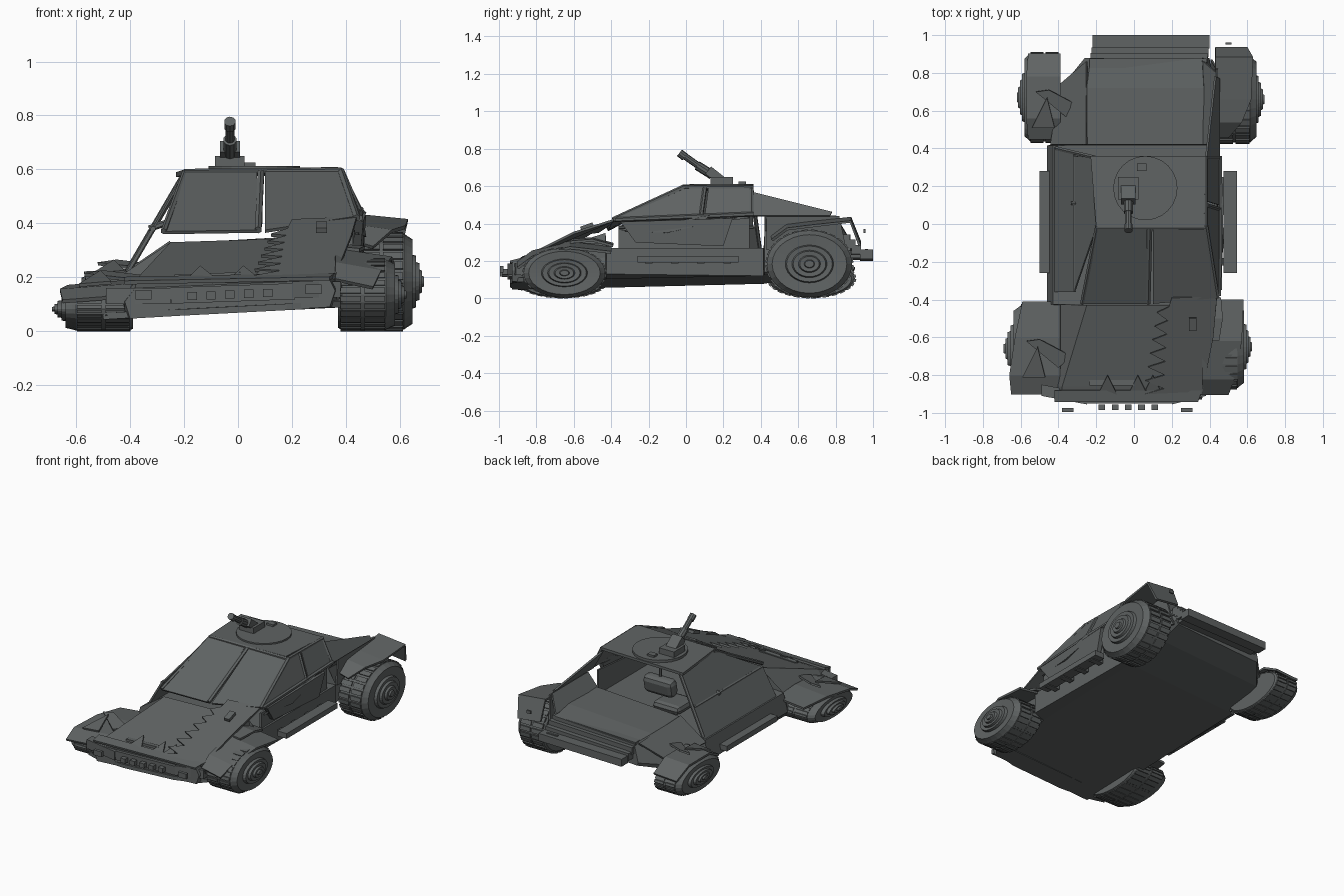
import bpy, bmesh
from math import sin, cos, pi, radians
from mathutils import Vector, Matrix

cube = bpy.data.objects.get("Cube")
if cube:
    bpy.data.objects.remove(cube)

metal = bpy.data.materials.new("scorched grey")
metal.use_nodes = True
metal.diffuse_color = (0.115, 0.125, 0.125, 1)
metal.node_tree.nodes["Principled BSDF"].inputs["Base Color"].default_value = (0.115, 0.125, 0.125, 1)


def finish(name, bm):
    bmesh.ops.recalc_face_normals(bm, faces=bm.faces)
    mesh = bpy.data.meshes.new(name)
    bm.to_mesh(mesh)
    bm.free()
    mesh.materials.append(metal)
    ob = bpy.data.objects.new(name, mesh)
    bpy.context.collection.objects.link(ob)
    return ob


def solidify(ob, thick):
    mod = ob.modifiers.new("thickness", "SOLIDIFY")
    mod.thickness, mod.offset = thick, 0


def plate(name, pts, thick=0.012):
    bm = bmesh.new()
    bm.faces.new([bm.verts.new(p) for p in pts])
    solidify(finish(name, bm), thick)


def strip(name, path, x0, tilt=0.0, thick=0.014):
    # bent sheet following (y, z, outer x) stations from an inner edge at x0
    bm = bmesh.new()
    rows = [(bm.verts.new((x0, y, z)), bm.verts.new((x1, y, z + tilt))) for y, z, x1 in path]
    for a, b in zip(rows, rows[1:]):
        bm.faces.new((a[0], a[1], b[1], b[0]))
    solidify(finish(name, bm), thick)


def loft(name, sections):
    bm = bmesh.new()
    rings = [[bm.verts.new(p) for p in s] for s in sections]
    n = len(rings[0])
    for a, b in zip(rings, rings[1:]):
        for i in range(n):
            bm.faces.new((a[i], a[(i + 1) % n], b[(i + 1) % n], b[i]))
    bm.faces.new(rings[0])
    bm.faces.new(rings[-1])
    return finish(name, bm)


def add_box(bm, centre, size, rot=Matrix()):
    bmesh.ops.create_cube(bm, size=1, matrix=Matrix.Translation(centre) @ rot @ Matrix.Diagonal((*size, 1)))


def box(name, centre, size, axis="Y", deg=0):
    bm = bmesh.new()
    add_box(bm, centre, size, Matrix.Rotation(radians(deg), 4, axis))
    return finish(name, bm)


def rod(name, a, b, r, sides=6):
    a, b = Vector(a), Vector(b)
    d = b - a
    bm = bmesh.new()
    m = Matrix.Translation((a + b) / 2) @ d.to_track_quat("Z", "Y").to_matrix().to_4x4()
    bmesh.ops.create_cone(bm, cap_ends=True, segments=sides, radius1=r, radius2=r, depth=d.length, matrix=m)
    finish(name, bm)


# Crushed wheels: lathed tyre with ringed domed hub, tread lugs, flattened height
PROFILE = [(0, .5), (0, .9), (.06, .97), (.7, .97), (.75, .92), (.83, .85), (.81, .55), (.88, .52),
           (.87, .4), (.93, .37), (.92, .25), (.97, .22), (.96, .12), (1, .1)]


def wheel(name, inner, tip, y, ry, rz):
    w = tip - inner
    bm = bmesh.new()
    n = 28
    rings = [[bm.verts.new((f * w, r * cos(2 * pi * i / n), r * sin(2 * pi * i / n))) for i in range(n)]
             for f, r in PROFILE]
    for a, b in zip(rings, rings[1:]):
        for i in range(n):
            bm.faces.new((a[i], a[(i + 1) % n], b[(i + 1) % n], b[i]))
    bm.faces.new(rings[0])
    bm.faces.new(rings[-1])
    for i in range(n):
        t = 2 * pi * (i + .5) / n
        for f in (.19, .54):
            add_box(bm, (f * w, .97 * cos(t), .97 * sin(t)), (abs(w) * .3, .06, .15), Matrix.Rotation(t, 4, "X"))
    bmesh.ops.transform(bm, verts=bm.verts, matrix=Matrix.Translation((inner, y, rz)) @ Matrix.Diagonal((1, ry, rz, 1)))
    finish(name, bm)


wheel("front_left_wheel", .37, .625, -.65, .225, .136)
wheel("rear_left_wheel", .44, .69, .66, .235, .184)
wheel("front_right_wheel", -.39, -.69, -.66, .235, .082)
wheel("rear_right_wheel", -.39, -.62, .67, .24, .107)


# Hull: leaning cross-sections from nose to tail
def section(y, bl, br, sl, sr, zs, tl, tr, zl, zr, lift=0):
    base = .093 + .025 * y + lift
    return [(bl, y, base + .058 * bl), (br, y, base + .058 * br), (sr, y, zs + .02), (tr, y, zr),
            (tl, y, zl), (sl, y, zs - .02)]


loft("hull", [
    section(-.93, -.4, .34, -.42, .36, .13, -.38, .34, .16, .19),
    section(-.86, -.42, .36, -.43, .37, .13, -.38, .36, .19, .21),
    section(-.43, -.44, .37, -.46, .42, .12, -.25, .38, .33, .35),
    section(-.425, -.44, .37, -.46, .44, .11, -.43, .44, .21, .27),
    section(.415, -.44, .38, -.46, .44, .1, -.43, .44, .21, .27),
    section(.42, -.42, .38, -.44, .43, .12, -.25, .38, .325, .36),
    section(.72, -.38, .38, -.39, .42, .17, -.25, .37, .325, .36, .03),
    section(.88, -.25, .38, -.26, .4, .21, -.23, .36, .31, .34, .07)])

# Torn hood skin with a jagged edge, and loose shards on the nose
jag = []
for i in range(7):
    y = -.9 + .072 * i
    jag += [(.05 + .012 * i, y, .2 + .026 * i), (.16 + .004 * i, y + .03, .22 + .026 * i)]
plate("hood_skin", [(.36, -.9, .2)] + jag + [(.2, -.39, .41), (.44, -.38, .42), (.42, -.6, .35)])
for x in (-.14, .02, .1):
    plate("hood_shard", [(x - .05, -.9, .19), (x + .05, -.9, .2), (x, -.8, .24)], .008)
box("hood_vent", (.31, -.53, .385), (.04, .07, .02), "X", 20)
box("nose_slot", (-.1, -.84, .205), (.27, .03, .02), "Y", -2)

# Front bumper
plate("front_splitter", [(-.5, -.88, .055), (-.42, -.91, .06), (-.2, -.94, .07), (.18, -.94, .09),
                         (.34, -.91, .1), (.38, -.87, .1), (.37, -.8, .1), (-.45, -.8, .06)], .024)
box("front_bumper", (-.02, -.925, .14), (.46, .05, .06), "Y", -2)
for x0, x1, z in ((-.25, -.49, .13), (.2, .38, .155)):
    loft("bumper_wing", [[(x, y + d, z + h) for d, h in ((-.03, -.03), (.03, -.03), (.03, .03), (-.03, .03))]
                         for x, y in ((x0, -.925), (x1, -.88))])
for i in range(5):
    box("bumper_light", (-.17 + .07 * i, -.97, .13 + .003 * i), (.035, .03, .03))
for x, z in ((-.35, .135), (.28, .155)):
    box("tow_block", (x, -.985, z), (.06, .02, .035))
strip("bumper_lip", [(-.94, .18, .34), (-.88, .195, .36)], -.42, .015)

# Wheel arches
strip("front_left_fender", [(-.9, .19, .5), (-.82, .25, .53), (-.62, .3, .57), (-.4, .275, .58)], .36, -.03)
strip("front_left_fender_cap", [(-.62, .31, .45), (-.5, .32, .47), (-.39, .29, .46)], .34, -.01)
strip("front_right_fender", [(-.9, .13, -.65), (-.8, .17, -.66), (-.6, .185, -.63), (-.41, .17, -.59)], -.39, -.02)
strip("rear_left_fender", [(.46, .33, .5), (.54, .39, .57), (.66, .405, .62), (.88, .43, .63), (.93, .3, .6)], .43, -.02)
strip("rear_right_fender", [(.45, .17, -.56), (.56, .225, -.57), (.78, .225, -.57), (.9, .16, -.56)], -.39, -.01)
plate("front_left_arch_wall", [(.38, -.9, .18), (.38, -.62, .3), (.4, -.4, .29), (.4, -.42, .15), (.37, -.88, .12)])
for y, z in ((.64, .25), (-.68, .21)):
    x = -.4 if y > 0 else -.45
    plate("torn_shard", [(x - .12, y + .06, z), (x - .05, y + .07, z + .01), (x + .12, y - .02, z - .01), (x + .05, y - .08, z - .02)])
    plate("torn_spike", [(x - .14, y - .13, z - .04), (x - .02, y - .13, z - .03), (x - .06, y + .03, z + .01)])

# Side sills and steps
for x, z in ((.51, .21), (-.465, .12)):
    box("side_step", (x, .01, z), (.07, .54, .035))
    for i in range(4):
        box("step_bracket", (x * .96, -.2 + .14 * i, z - .01), (.08, .04, .025))

# Cabin roof, hatch and gun
plate("roof", [(-.2, -.02, .59), (.37, -.02, .6), (.38, .36, .59), (-.23, .36, .58)], .018)
rod("roof_hatch", (.06, .19, .595), (.06, .19, .612), .17, 24)
box("hatch_hinge", (.04, .3, .615), (.05, .04, .02))
box("gun_mount", (-.03, .19, .625), (.11, .12, .05))
box("gun_breech", (-.03, .17, .645), (.075, .13, .05), "X", -38)
rod("gun_sleeve", (-.03, .14, .66), (-.03, .06, .71), .025, 10)
rod("gun_barrel", (-.03, .1, .685), (-.03, -.02, .77), .018, 10)
rod("gun_muzzle", (-.03, -.005, .755), (-.03, -.035, .778), .022, 10)

# Windscreen
plate("windscreen_right", [(-.19, -.02, .59), (.07, -.02, .59), (.07, -.42, .37), (-.27, -.42, .365)])
plate("windscreen_left", [(.1, -.02, .59), (.37, -.02, .59), (.43, -.39, .42), (.1, -.42, .37)])
for name, a, b, r in (
        ("windscreen_mullion", (.085, -.02, .59), (.075, -.42, .375), .014),
        ("windscreen_header", (-.2, -.02, .59), (.38, -.02, .595), .012),
        ("left_pillar", (.38, -.01, .595), (.44, -.39, .42), .014),
        ("right_pillar", (-.195, -.01, .59), (-.275, -.42, .37), .012),
        ("left_belt_rail", (.45, -.38, .42), (.455, .36, .45), .013),
        ("left_middle_post", (.385, .1, .59), (.45, .08, .44), .012),
        ("left_rear_post", (.38, .35, .59), (.45, .35, .45), .012),
        ("left_roof_rail", (.38, -.01, .595), (.38, .36, .59), .012),
        ("right_belt_rail", (-.315, -.36, .38), (-.315, .36, .38), .01),
        ("right_rear_post", (-.2, .35, .58), (-.41, .4, .22), .012),
        ("right_grab_bar", (-.33, .11, .38), (-.21, .11, .42), .012),
        ("seat_strut", (-.02, .3, .46), (-.02, .3, .58), .01)):
    rod(name, a, b, r)

# Cabin sides
plate("left_front_window", [(.445, -.36, .43), (.385, -.02, .59), (.385, .09, .59), (.45, .07, .44)], .008)
plate("left_rear_window", [(.45, .1, .44), (.385, .12, .59), (.385, .34, .59), (.45, .34, .45)], .008)
plate("left_door", [(.45, -.35, .41), (.46, .25, .43), (.45, .2, .28), (.44, -.27, .3)], .03)
plate("left_door_lining", [(.42, -.36, .37), (.42, .34, .43), (.42, .34, .26), (.42, -.36, .25)])
plate("right_window", [(-.315, -.36, .38), (-.195, -.01, .59), (-.2, .35, .58), (-.315, .36, .38)], .008)
plate("right_door", [(-.315, -.36, .38), (-.315, .37, .38), (-.42, .41, .2), (-.42, -.36, .2)])
plate("bent_left_panel", [(.44, -.35, .36), (.47, .1, .44), (.45, .36, .46), (.47, -.1, .35)])

# Seat
for part, c, size, deg in (("seat_base", (-.03, .17, .26), (.2, .2, .06), 0),
                           ("seat_back", (-.02, .3, .43), (.22, .08, .12), -12)):
    mod = box(part, c, size, "X", deg).modifiers.new("soft edge", "BEVEL")
    mod.width, mod.segments = .03, 2

# Rear quarter and tail
plate("left_buttress", [(.38, .34, .57), (.43, .78, .46), (.45, .77, .44), (.45, .35, .44)])
plate("left_quarter_shelf", [(.37, .42, .36), (.44, .42, .44), (.44, .8, .44), (.37, .86, .34)])
plate("left_quarter", [(.44, .43, .44), (.44, .82, .44), (.41, .87, .2), (.43, .43, .26)])
plate("right_quarter", [(-.25, .42, .33), (-.25, .86, .31), (-.39, .74, .18), (-.44, .42, .2)])
for i, (y, z) in enumerate(((.85, .325), (.88, .3), (.91, .27))):
    box("tail_step", (.075 + .005 * i, y, z - .02), (.62, .05, .05), "Y", -2)
box("rear_bumper", (.09, .965, .23), (.62, .07, .05), "Y", -1)
box("rear_bumper_core", (.09, .91, .23), (.58, .07, .04), "Y", -1)
box("rear_plate", (.32, .965, .26), (.08, .015, .01))
box("loose_fragment", (.5, .955, .36), (.03, .012, .02))
